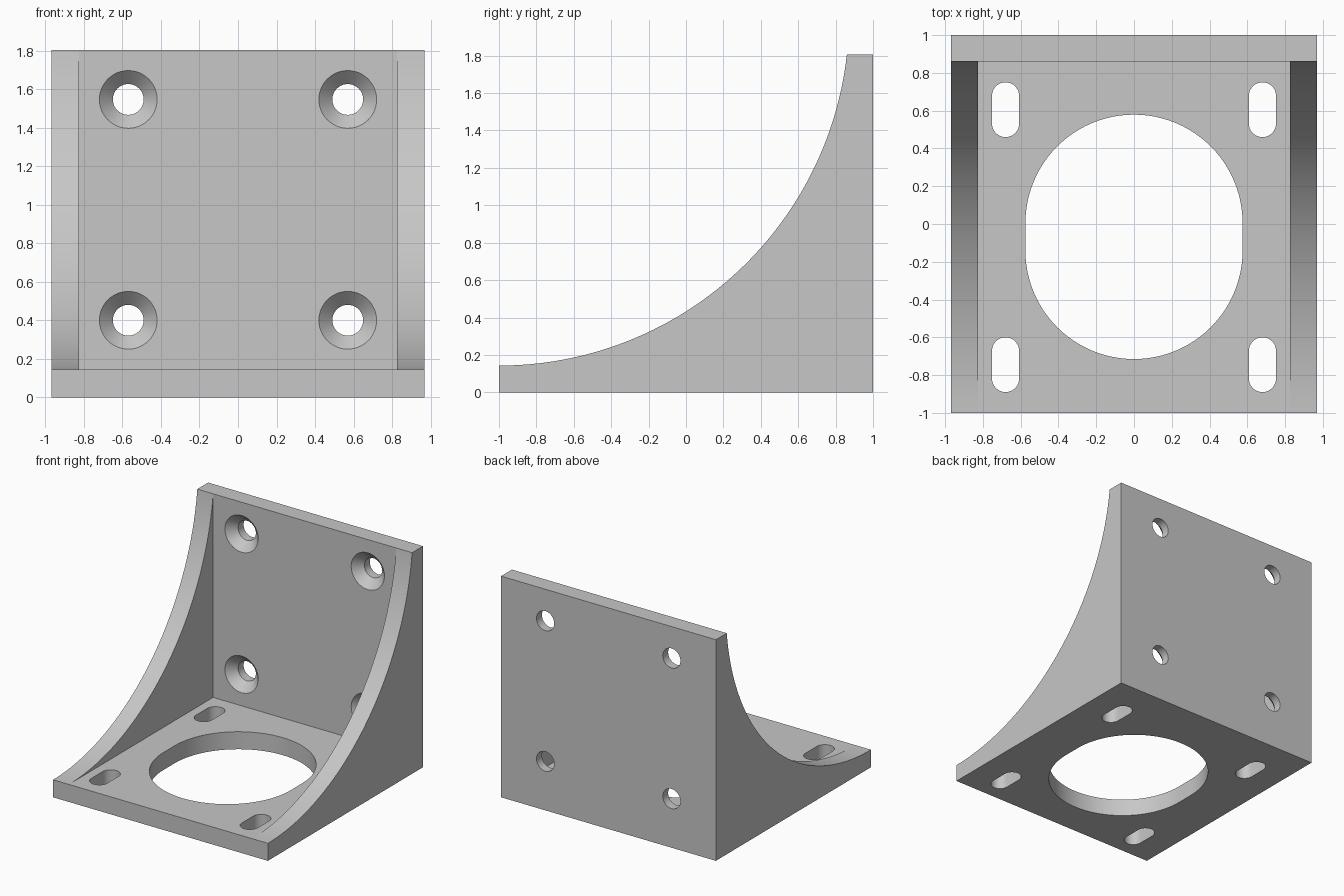
import bpy, bmesh
from math import sin, cos, pi, asin

cube = bpy.data.objects.get("Cube")
if cube:
    bpy.data.objects.remove(cube, do_unlink=True)

WIDTH, HEIGHT, WALL = 0.97, 1.805, 0.143
BACK = 1 - WALL + 0.003          # front face of the upright plate

grey = bpy.data.materials.new("plain_grey")
grey.use_nodes = True
grey.diffuse_color = (0.57, 0.57, 0.57, 1)
grey.node_tree.nodes["Principled BSDF"].inputs["Base Color"].default_value = (0.57, 0.57, 0.57, 1)


def loft(name, rings):
    """Closed solid through matching rings of points."""
    bm = bmesh.new()
    loops = [[bm.verts.new(p) for p in ring] for ring in rings]
    n = len(loops[0])
    for a, b in zip(loops, loops[1:]):
        for i in range(n):
            j = (i + 1) % n
            bm.faces.new((a[i], a[j], b[j], b[i]))
    bm.faces.new(loops[0][::-1])
    bm.faces.new(loops[-1])
    bmesh.ops.recalc_face_normals(bm, faces=bm.faces)
    mesh = bpy.data.meshes.new(name)
    bm.to_mesh(mesh)
    bm.free()
    mesh.materials.append(grey)
    obj = bpy.data.objects.new(name, mesh)
    bpy.context.collection.objects.link(obj)
    return obj


def slot(name, x, y, radius, half, steps):
    """Upright cutter with a rounded slot outline, long in y."""
    outline = []
    for side in (1, -1):
        for i in range(steps + 1):
            a = pi * i / steps
            outline.append((x + side * radius * cos(a), y + side * (half + radius * sin(a))))
    return loft(name, [[(px, py, z) for px, py in outline] for z in (-0.1, 0.3)])


def countersunk(name, x, z, steps=48):
    """Cutter along y: wide cone at the front, narrow bore behind."""
    stations = ((BACK - 0.05, 0.15), (BACK, 0.15), (BACK + 0.07, 0.08), (1.1, 0.08))
    angles = [2 * pi * i / steps for i in range(steps)]
    return loft(name, [[(x + r * cos(a), y, z + r * sin(a)) for a in angles]
                       for y, r in stations])


# Body: side profile with a concave arc, extruded across the width
run, rise = BACK + 1, HEIGHT - WALL
R = (run ** 2 + rise ** 2) / (2 * rise)
end, N = asin(run / R), 64
arc = [(-1 + R * sin(end * i / N), WALL + R * (1 - cos(end * i / N))) for i in range(N + 1)]
profile = [(-1, 0)] + arc + [(1, HEIGHT), (1, 0)]
bracket = loft("bracket", [[(x, y, z) for y, z in profile] for x in (-WIDTH, WIDTH)])

# Pocket between the two gussets
inner = WIDTH - WALL
rect = [(-inner, -1.2), (inner, -1.2), (inner, BACK), (-inner, BACK)]
cutters = [loft("pocket_cutter", [[(x, y, z) for x, y in rect] for z in (WALL, 2.1)])]

# Large opening, mounting slots and countersunk screw holes
cutters.append(slot("opening_cutter", 0, -0.068, 0.575, 0.072, 48))
for x in (-0.68, 0.68):
    for y in (-0.745, 0.605):
        cutters.append(slot("slot_cutter", x, y, 0.072, 0.073, 20))
for x in (-0.57, 0.57):
    for z in (0.4, 1.547):
        cutters.append(countersunk("screw_cutter", x, z))

# Cut everything and discard the helpers
bpy.ops.object.select_all(action='DESELECT')
bpy.context.view_layer.objects.active = bracket
bracket.select_set(True)
for cutter in cutters:
    cutter.hide_render = True
    mod = bracket.modifiers.new("cut", 'BOOLEAN')
    mod.operation = 'DIFFERENCE'
    mod.solver = 'EXACT'
    mod.object = cutter
    bpy.ops.object.modifier_apply(modifier=mod.name)
    bpy.data.objects.remove(cutter, do_unlink=True)

bpy.ops.object.shade_smooth_by_angle(angle=pi / 6)
